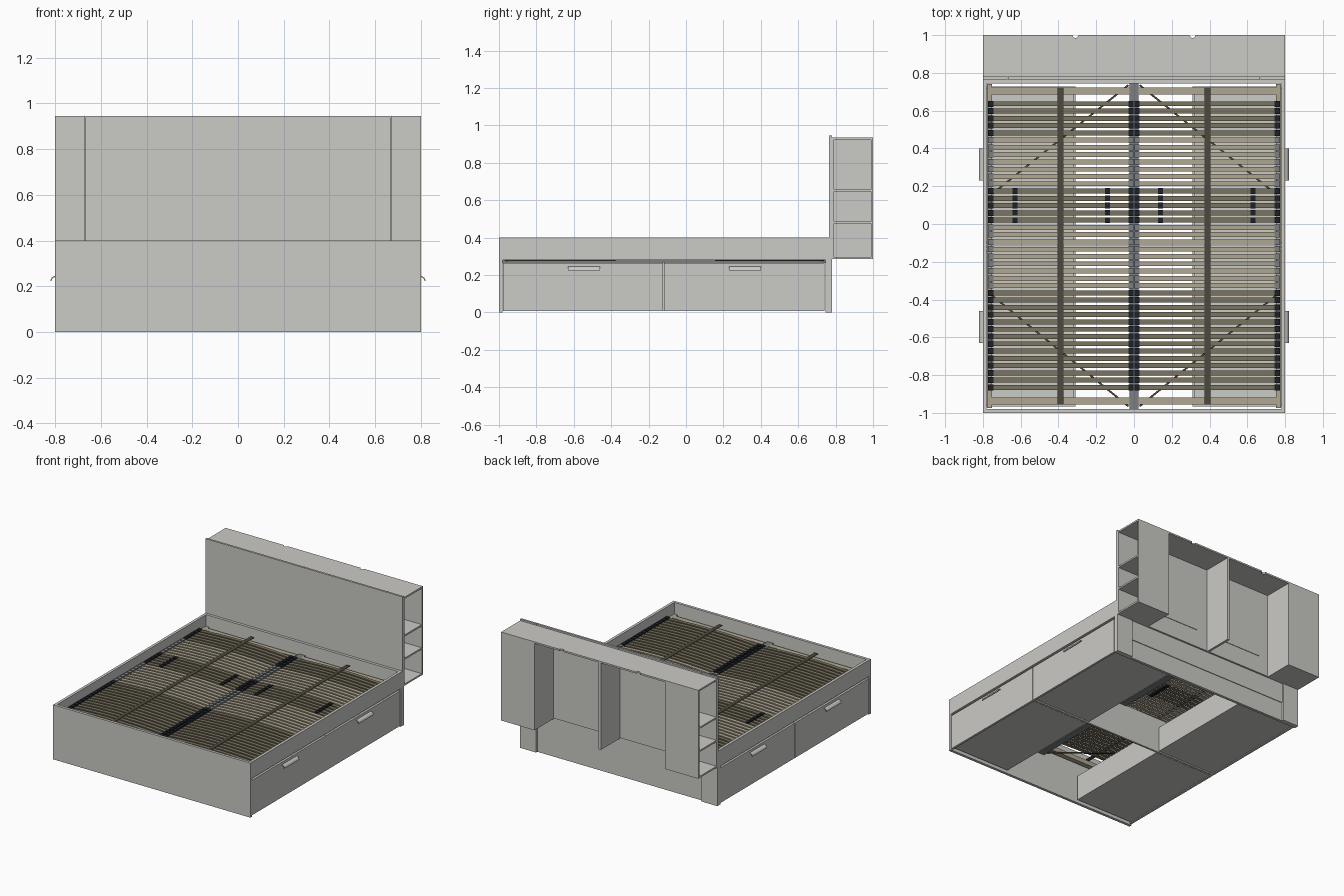
import bpy, bmesh, math
from mathutils import Vector

if "Cube" in bpy.data.objects:
    bpy.data.objects.remove(bpy.data.objects["Cube"])


def mat(name, r, g, b):
    m = bpy.data.materials.new(name)
    m.diffuse_color = (r, g, b, 1)
    m.use_nodes = True
    m.node_tree.nodes["Principled BSDF"].inputs["Base Color"].default_value = m.diffuse_color
    return m


GREY = mat("light_grey_board", 0.60, 0.595, 0.57)
BEIGE = mat("beige_wood", 0.44, 0.39, 0.29)
BROWN = mat("brown_slat_wood", 0.20, 0.175, 0.12)
STRAP = mat("dark_brown_webbing", 0.075, 0.065, 0.047)
RUBBER = mat("black_rubber", 0.012, 0.014, 0.022)
CAP = mat("mid_grey_plastic", 0.20, 0.21, 0.22)


def finish(name, bm, m):
    bmesh.ops.recalc_face_normals(bm, faces=bm.faces)
    me = bpy.data.meshes.new(name)
    bm.to_mesh(me)
    bm.free()
    me.materials.append(m)
    ob = bpy.data.objects.new(name, me)
    bpy.context.collection.objects.link(ob)
    return ob


def add_box(bm, x0, x1, y0, y1, z0, z1):
    vs = bmesh.ops.create_cube(bm, size=1)["verts"]
    for v in vs:
        v.co = Vector((x0 + (v.co.x + .5) * (x1 - x0),
                       y0 + (v.co.y + .5) * (y1 - y0),
                       z0 + (v.co.z + .5) * (z1 - z0)))


def boxes(name, m, *dims, mirror=False):
    """One object from several boxes; mirror repeats them across x = 0."""
    bm = bmesh.new()
    for d in dims:
        add_box(bm, *d)
        if mirror:
            add_box(bm, -d[1], -d[0], *d[2:])
    return finish(name, bm, m)


# Bed frame
boxes("foot_board", GREY, (-.8, .8, -1, -.98, 0, .4))
boxes("side_rails", GREY, (.78, .8, -.98, .765, .28, .4), mirror=True)
boxes("head_end_board", GREY, (-.8, .8, .745, .765, 0, .4))
boxes("drawer_divider", GREY, (-.78, .78, -.127, -.113, .01, .27))

# Headboard: outer posts down to the floor, two panels between, low back boards
boxes("headboard_posts", GREY, (.67, .8, .765, .78, 0, .945), mirror=True)
boxes("headboard_panels", GREY, (.001, .668, .765, .78, .29, .945), mirror=True)
boxes("lower_back_boards", GREY, (.001, .668, .765, .770, .14, .288), mirror=True)
boxes("bay_inset_panels", GREY, (.10, .45, .78, .784, .42, .86), mirror=True)

# Headboard storage: end cabinets open to the sides, centre partition
boxes("cabinet_backs", GREY, (.53, .8, .988, 1, .285, .922), mirror=True)
boxes("cabinet_inner_sides", GREY, (.53, .545, .78, .988, .285, .922), mirror=True)
boxes("cabinet_front_lining", GREY, (.545, .8, .78, .79, .285, .922), mirror=True)
boxes("cabinet_shelves", GREY,
      *[(.545, .8, .79, .988, z, z + .012) for z in (.285, .475, .645)], mirror=True)
boxes("centre_partition", GREY, (-.009, .009, .78, 1, .285, .922))

# Storage top with two half-round cable notches at the back edge
bm = bmesh.new()
outline = [(-.8, .78), (.8, .78), (.8, 1)]
for cx in (.31, -.31):
    outline += [(cx + .015 * math.cos(a), 1 - .015 * math.sin(a))
                for a in [i * math.pi / 8 for i in range(9)]]
outline.append((-.8, 1))
face = bm.faces.new([bm.verts.new((x, y, .922)) for x, y in outline])
ext = bmesh.ops.extrude_face_region(bm, geom=[face])["geom"]
for v in ext:
    if isinstance(v, bmesh.types.BMVert):
        v.co.z = .934
finish("storage_top", bm, GREY)

# Four drawers with handles
for label, y0, y1, hy in (("foot", -.978, -.122, -.545), ("head", -.118, .74, .315)):
    boxes(label + "_drawer_fronts", GREY, (.782, .798, y0, y1, .008, .265), mirror=True)
    a, b = y0 + .012, y1 - .012
    boxes(label + "_drawer_boxes", GREY,
          (.31, .782, a, b, .014, .022),
          (.31, .322, a, b, .022, .20),
          (.322, .782, a, a + .012, .022, .20),
          (.322, .782, b - .012, b, .022, .20), mirror=True)
    bm = bmesh.new()
    # curved lip handle profile swept along y
    arc = [(math.radians(t)) for t in range(0, 91, 15)]
    prof = [(.796 + .024 * math.cos(t), .224 + .022 * math.sin(t)) for t in arc]
    prof += [(.796 + .019 * math.cos(t), .224 + .017 * math.sin(t)) for t in reversed(arc)]
    for s in (1, -1):
        f = bm.faces.new([bm.verts.new((s * x, hy - .085, z)) for x, z in prof])
        g = bmesh.ops.extrude_face_region(bm, geom=[f])["geom"]
        for v in g:
            if isinstance(v, bmesh.types.BMVert):
                v.co.y = hy + .085
    finish(label + "_drawer_handles", bm, GREY)

# Slat base frame
boxes("slat_base_side_beams", BEIGE, (.752, .778, -.975, .74, .285, .318), mirror=True)
boxes("slat_base_end_beams", BEIGE, (.025, .752, .685, .722, .285, .318),
      (.025, .752, -.955, -.918, .285, .318), mirror=True)
boxes("centre_beam", CAP, (-.025, .025, -.98, .745, .265, .315))

# Diagonal bracing strips under the slats
bm = bmesh.new()
for s in (1, -1):
    for ya, yb in ((.735, .16), (-.965, -.38)):
        p, q = Vector((s * .03, ya, .275)), Vector((s * .75, yb, .275))
        n = (q - p).cross(Vector((0, 0, 1))).normalized() * .005
        f = bm.faces.new([bm.verts.new(c) for c in (p + n, q + n, q - n, p - n)])
        g = bmesh.ops.extrude_face_region(bm, geom=[f])["geom"]
        for v in g:
            if isinstance(v, bmesh.types.BMVert):
                v.co.z += .006
finish("diagonal_braces", bm, STRAP)

# Sprung slats in firm and soft zones, with end caps
XA, XB, Z0, CROWN, SEG = .025, .757, .325, .014, 8


def slat_z(t):
    return Z0 + CROWN * (1 - (2 * t - 1) ** 2)


def add_slat(bm, s, y, w=.013, th=.008):
    rings = []
    for i in range(SEG + 1):
        t = i / SEG
        x, z = s * (XA + (XB - XA) * t), slat_z(t)
        rings.append([bm.verts.new(c) for c in ((x, y - w, z), (x, y + w, z),
                                                (x, y + w, z + th), (x, y - w, z + th))])
    for r0, r1 in zip(rings, rings[1:]):
        for k in range(4):
            bm.faces.new((r0[k], r0[(k + 1) % 4], r1[(k + 1) % 4], r1[k]))
    bm.faces.new(rings[0])
    bm.faces.new(rings[-1])


slats = {True: bmesh.new(), False: bmesh.new()}
caps = {True: bmesh.new(), False: bmesh.new()}
pads = bmesh.new()
for i in range(40):
    y = -.865 + i * .0385
    firm = y < -.34 or 0 < y < .21 or y > .45
    for s in (1, -1):
        add_slat(slats[firm], s, y)
        for xa, xb in ((.003, .028), (.745, .772)):
            xs = sorted((s * xa, s * xb))
            add_box(caps[firm], *xs, y - .016, y + .016, .316, .340)
        if 0 < y < .21:  # firmness sliders on the lumbar zone
            for xc in (.14, .63):
                z = slat_z((xc - XA) / (XB - XA))
                add_box(pads, s * xc - .014, s * xc + .014, y - .015, y + .015, z - .004, z + .012)
for firm, tag in ((True, "firm"), (False, "soft")):
    ob = finish(tag + "_slats", slats[firm], BROWN if firm else BEIGE)
    bpy.context.view_layer.objects.active = ob
    ob.select_set(True)
    bpy.ops.object.shade_smooth_by_angle()
    ob.select_set(False)
    finish(tag + "_slat_caps", caps[firm], RUBBER if firm else CAP)
finish("firmness_sliders", pads, RUBBER)

# Webbing straps that tie the slats together
boxes("slat_straps", STRAP, (.374, .404, -.955, .722, .346, .350), mirror=True)
